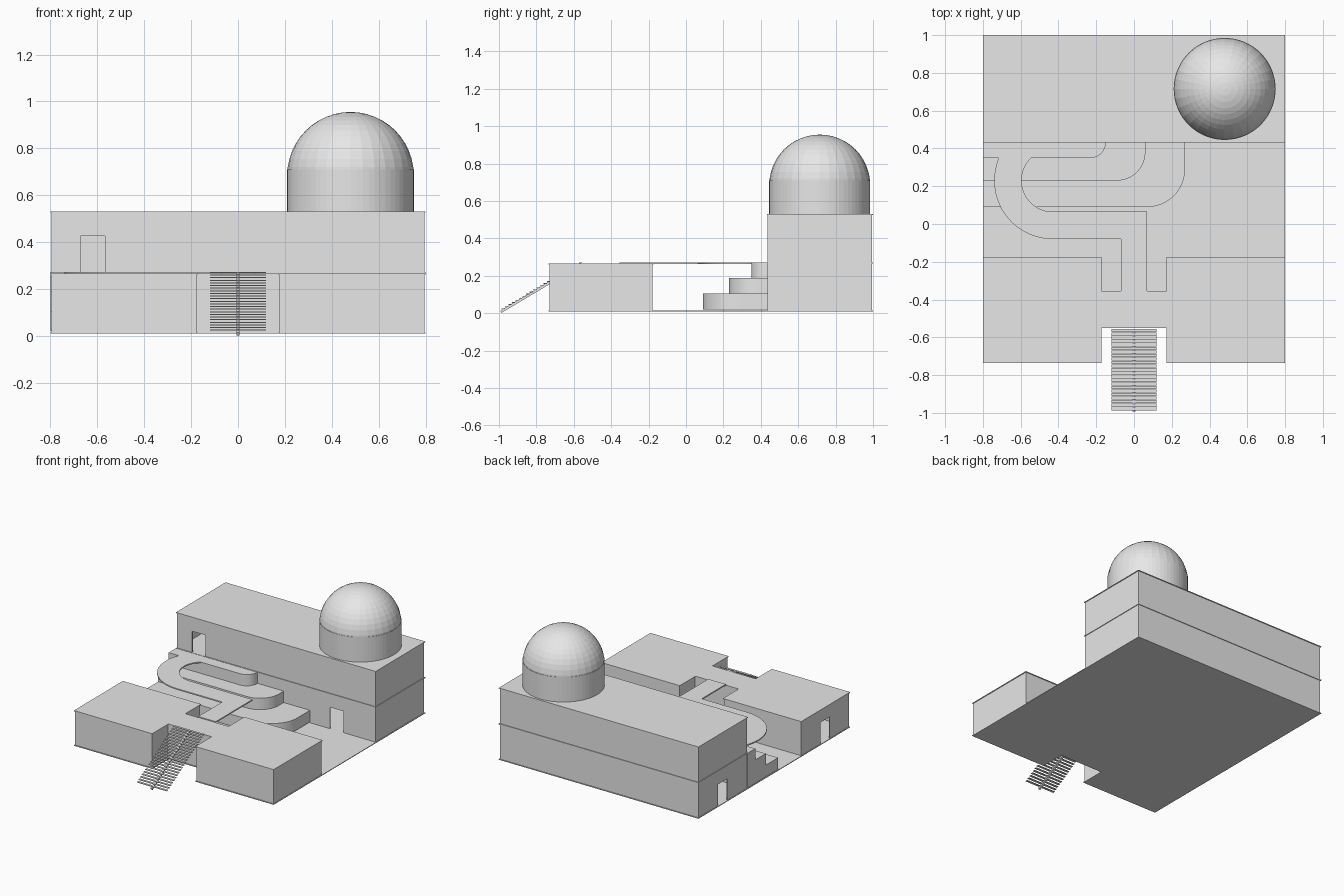
import bpy
import bmesh
from math import asin, atan2, cos, pi, radians, sin
from mathutils import Matrix

if "Cube" in bpy.data.objects:
    bpy.data.objects.remove(bpy.data.objects["Cube"], do_unlink=True)

GREY = (0.8, 0.8, 0.8, 1)
plaster = bpy.data.materials.new("light_grey")
plaster.use_nodes = True
plaster.diffuse_color = GREY
plaster.node_tree.nodes["Principled BSDF"].inputs["Base Color"].default_value = GREY


def finish(name, bm):
    mesh = bpy.data.meshes.new(name)
    bm.to_mesh(mesh)
    bm.free()
    mesh.materials.append(plaster)
    obj = bpy.data.objects.new(name, mesh)
    bpy.context.collection.objects.link(obj)
    return obj


def slab(name, outline, z0, z1):
    """Extrude a flat outline between two heights."""
    bm = bmesh.new()
    base = bm.faces.new([bm.verts.new((x, y, z0)) for x, y in outline])
    top = bmesh.ops.extrude_face_region(bm, geom=[base])["geom"]
    moved = [v for v in top if isinstance(v, bmesh.types.BMVert)]
    bmesh.ops.translate(bm, verts=moved, vec=(0, 0, z1 - z0))
    bmesh.ops.recalc_face_normals(bm, faces=bm.faces)
    return finish(name, bm)


def walls(name, outline, z0, z1, doors, door_top):
    """Thin hollow walls; doors maps a wall number to a centre measured along x or y."""
    bm = bmesh.new()
    rows = (z0, door_top, z1)
    for i, (ax, ay) in enumerate(outline):
        bx, by = outline[(i + 1) % len(outline)]
        cuts = [0, 1]
        if i in doors:
            along_x = abs(bx - ax) > abs(by - ay)
            start, end = (ax, bx) if along_x else (ay, by)
            middle = (doors[i] - start) / (end - start)
            half = DOOR_WIDTH / 2 / abs(end - start)
            cuts = [0, middle - half, middle + half, 1]
        for c in range(len(cuts) - 1):
            for r in range(2):
                if len(cuts) == 4 and c == 1 and r == 0:
                    continue
                corners = ((cuts[c], rows[r]), (cuts[c + 1], rows[r]),
                           (cuts[c + 1], rows[r + 1]), (cuts[c], rows[r + 1]))
                bm.faces.new([bm.verts.new((ax + (bx - ax) * t, ay + (by - ay) * t, z))
                              for t, z in corners])
    bmesh.ops.remove_doubles(bm, verts=bm.verts, dist=0.0001)
    obj = finish(name, bm)
    thick = obj.modifiers.new("thickness", "SOLIDIFY")
    thick.thickness = 0.006
    thick.offset = -1
    thick.use_even_offset = True
    return obj


def arc(cx, cy, r, start, end, steps=20):
    return [(cx + r * cos(start + (end - start) * i / steps),
             cy + r * sin(start + (end - start) * i / steps)) for i in range(steps + 1)]


def rectangle(x, y0, y1, d=0.0):
    return [(-x + d, y0 + d), (x - d, y0 + d), (x - d, y1 - d), (-x + d, y1 - d)]


def front_outline(d=0.0):
    """Wide block with a notch in the middle of its front and back."""
    x, n = 0.8 - d, 0.173 + d
    y0, n0, n1, y1 = -0.735 + d, -0.55 + d, -0.355 - d, -0.175 - d
    return [(-x, y0), (-n, y0), (-n, n0), (n, n0), (n, y0), (x, y0),
            (x, y1), (n, y1), (n, n1), (-n, n1), (-n, y1), (-x, y1)]


DOOR_WIDTH = 0.105
LIP = 0.005
FLOOR = 0.015

# Front building
slab("front_floor", front_outline(), 0.01, FLOOR)
walls("front_walls", front_outline(LIP), FLOOR, 0.26, {6: 0.485, 11: -0.455}, 0.17)
slab("front_roof", front_outline(), 0.26, 0.265)

# Two-storey rear building
rear = rectangle(0.8, 0.432, 1.0)
rear_inner = rectangle(0.8, 0.432, 1.0, LIP)
slab("rear_floor", rear, 0.01, FLOOR)
walls("rear_lower_walls", rear_inner, FLOOR, 0.265, {0: 0.485, 3: 0.715}, 0.17)
slab("rear_middle_floor", rear, 0.265, 0.272)
walls("rear_upper_walls", rear_inner, 0.272, 0.525, {0: -0.62}, 0.425)
slab("rear_roof", rear, 0.525, 0.53)

# Courtyard ground, reaching into the back notch of the front building
slab("courtyard", [(-0.8, -0.175), (-0.173, -0.175), (-0.173, -0.355), (0.173, -0.355),
                   (0.173, -0.175), (0.8, -0.175), (0.8, 0.432), (-0.8, 0.432)], 0.01, FLOOR)

# Stepped terraces with one rounded corner each
tiers = (("lower_terrace", 0.27, 0.09, 0.20, 0.02, 0.105),
         ("middle_terrace", 0.06, 0.23, 0.15, 0.105, 0.188),
         ("upper_terrace", -0.15, 0.35, 0.08, 0.188, 0.27))
for name, x, y, r, z0, z1 in tiers:
    slab(name, [(-0.8, y)] + arc(x - r, y + r, r, -pi / 2, 0) + [(x, 0.437), (-0.8, 0.437)], z0, z1)

# Raised curved walkway between the buildings
CX, CY, OUTER, INNER, END = -0.43, 0.23, 0.31, 0.165, 0.12
path = [(0.07, -0.355), (0.07, CY - INNER)]
path += arc(CX, CY, INNER, radians(270), pi - asin(END / INNER), 28)
path += arc(CX, CY, OUTER, pi - asin(END / OUTER), radians(270), 28)
path += [(-0.07, CY - OUTER), (-0.07, -0.355)]
slab("walkway", path, 0.263, 0.272)


# Open stair: thin treads on one central beam
def add_box(bm, centre, size, tilt=0.0):
    matrix = (Matrix.Translation(centre) @ Matrix.Rotation(tilt, 4, "X")
              @ Matrix.Diagonal((*size, 1)))
    bmesh.ops.create_cube(bm, size=1, matrix=matrix)


STEPS = 23
RUN, RISE = 0.0188, 0.0112
treads = bmesh.new()
for i in range(STEPS):
    add_box(treads, (0, -0.978 + i * RUN, 0.024 + i * RISE), (0.24, 0.017, 0.004))
finish("stair_treads", treads)
beam = bmesh.new()
add_box(beam, (0, -0.775, 0.136), (0.014, 0.5, 0.014), atan2(RISE, RUN))
finish("stair_beam", beam)

# Round tower and dome
TOWER = (0.48, 0.715)
drum = slab("tower_drum", arc(*TOWER, 0.27, 0, 2 * pi * 63 / 64, 63), 0.53, 0.71)
dome = bmesh.new()
bmesh.ops.create_uvsphere(dome, u_segments=32, v_segments=24, radius=0.27,
                          matrix=Matrix.Translation((*TOWER, 0.685)))
bmesh.ops.bisect_plane(dome, geom=dome.verts[:] + dome.edges[:] + dome.faces[:],
                       plane_co=(0, 0, 0.705), plane_no=(0, 0, 1), clear_inner=True)
finish("dome", dome)
